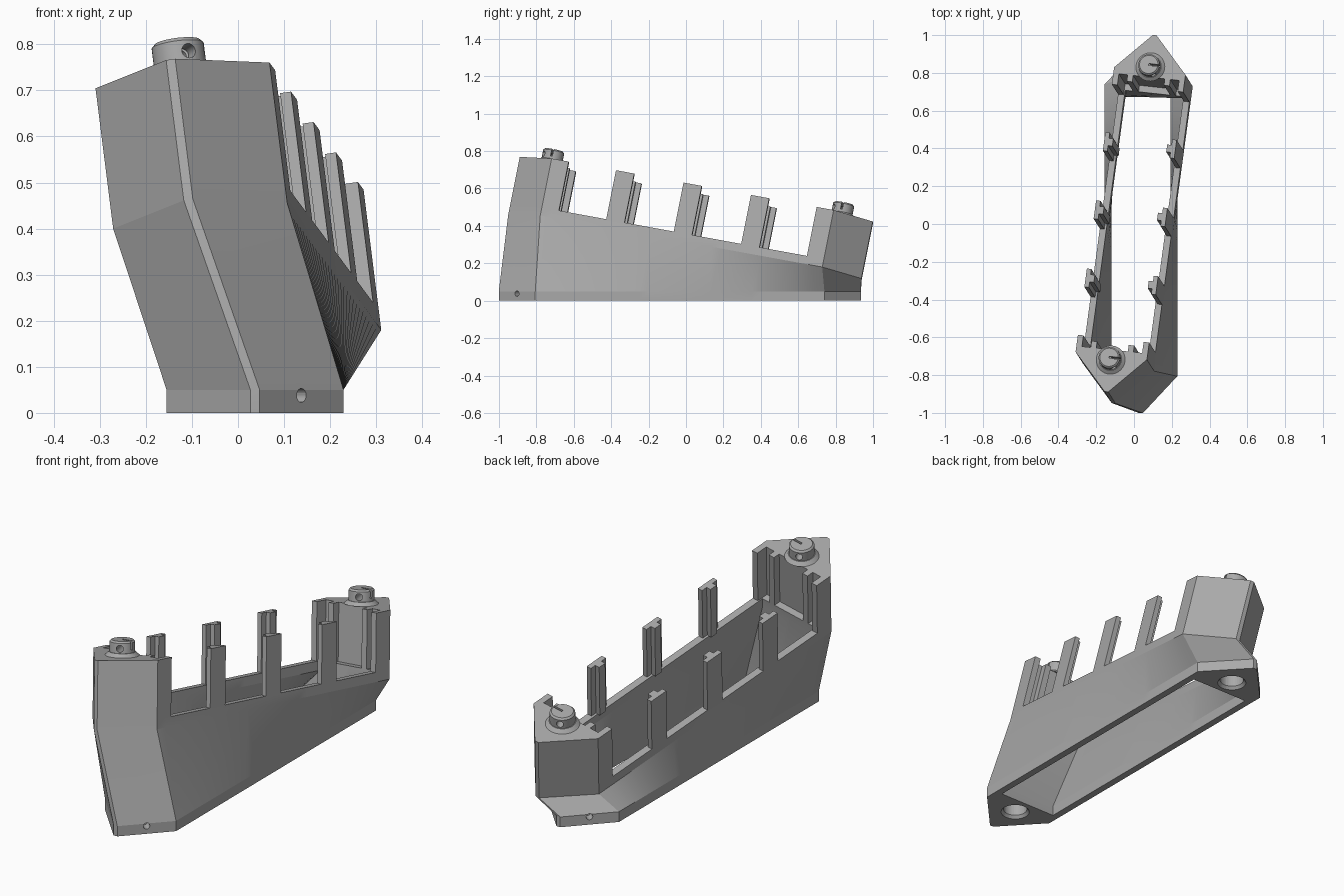
import bpy, bmesh, math
from mathutils import Matrix, Vector

if "Cube" in bpy.data.objects:
    bpy.data.objects.remove(bpy.data.objects["Cube"])

grey = bpy.data.materials.new("plain grey")
grey.use_nodes = True
grey.diffuse_color = (0.4, 0.4, 0.4, 1)
grey.node_tree.nodes["Principled BSDF"].inputs["Base Color"].default_value = (0.4, 0.4, 0.4, 1)

# Two frames: the level base, and the same outline turned and tilted above it
base_frame = Matrix.Translation((0.037, -0.033, 0))
up = Vector((-0.126, 0.2, 1)).normalized()
along = Vector((0.132, 0.975, -0.178))
along = (along - up * along.dot(up)).normalized()
across = along.cross(up)
deck_frame = Matrix.Translation((0.02, -0.005, 0.29)) @ Matrix((across, along, up)).transposed().to_4x4()

HALF, SHOULDER, NOSE = 0.192, 0.773, 0.968
SHEER, TOP = 0.044, 0.313
TOWER_V = 0.795


def finish(name, bm, matrix=Matrix.Identity(4)):
    bmesh.ops.transform(bm, matrix=matrix, verts=bm.verts)
    bmesh.ops.recalc_face_normals(bm, faces=bm.faces)
    mesh = bpy.data.meshes.new(name)
    bm.to_mesh(mesh)
    bm.free()
    mesh.materials.append(grey)
    obj = bpy.data.objects.new(name, mesh)
    bpy.context.collection.objects.link(obj)
    return obj


def select(obj):
    bpy.ops.object.select_all(action='DESELECT')
    obj.select_set(True)
    bpy.context.view_layer.objects.active = obj


def smooth(obj, degrees):
    select(obj)
    bpy.ops.object.shade_smooth_by_angle(angle=math.radians(degrees))


def cut(obj, cutter):
    cutter.hide_render = True
    mod = obj.modifiers.new("cut", 'BOOLEAN')
    mod.operation, mod.solver, mod.object = 'DIFFERENCE', 'EXACT', cutter
    select(obj)
    bpy.ops.object.modifier_apply(modifier=mod.name)
    bpy.data.objects.remove(cutter)


def prism(name, outline, low, high, matrix):
    bm = bmesh.new()
    face = bm.faces.new([bm.verts.new((x, y, low)) for x, y in outline])
    new = bmesh.ops.extrude_face_region(bm, geom=[face])["geom"]
    moved = [v for v in new if isinstance(v, bmesh.types.BMVert)]
    bmesh.ops.translate(bm, vec=(0, 0, high - low), verts=moved)
    return finish(name, bm, matrix)


def box(name, u, v, low, high, matrix):
    outline = [(u[0], v[0]), (u[1], v[0]), (u[1], v[1]), (u[0], v[1])]
    return prism(name, outline, low, high, matrix)


def rod(name, r1, r2, length, matrix, sides=32):
    bm = bmesh.new()
    bmesh.ops.create_cone(bm, cap_ends=True, segments=sides, radius1=r1, radius2=r2, depth=length)
    return finish(name, bm, matrix)


def loop(half, shoulder, nose, steps=28):
    """Closed outline: two long sides joined by a blunt point at each end."""
    side = [(half, shoulder * (2 * i / steps - 1)) for i in range(steps + 1)]
    part = side + [(0.01, nose), (-0.01, nose)]
    return part + [(-x, -y) for x, y in part]


# Hull: twisted loft from the base to the tilted rim, open through the middle
bm = bmesh.new()
outer = loop(HALF, SHOULDER, NOSE)
inner = loop(0.157, 0.705, 0.705)
levels = [(base_frame, 0), (base_frame, 0.05), (deck_frame, 0), (deck_frame, SHEER)]
sections = [(outer, m, h) for m, h in levels] + [(inner, m, h) for m, h in reversed(levels)]
rings = [[bm.verts.new(m @ Vector((x, y, h))) for x, y in pts] for pts, m, h in sections]
for a, b in zip(rings, rings[1:] + rings[:1]):
    for i in range(len(a)):
        j = (i + 1) % len(a)
        bm.faces.new((a[i], a[j], b[j], b[i]))
hull = finish("hull", bm)

# Round pockets under the ends, and the small side holes near the base
for s in (-1, 1):
    spot = base_frame @ Matrix.Translation((0, s * TOWER_V, 0))
    cut(hull, rod("pocket_cutter", 0.055, 0.055, 0.2, spot))
    cut(hull, rod("chamfer_cutter", 0.075, 0.05, 0.03, spot @ Matrix.Translation((0, 0, 0.005))))
    aim = Vector((0.73, -0.68, 0)).to_track_quat('Z', 'Y').to_matrix().to_4x4()
    cut(hull, rod("drill_cutter", 0.015, 0.015, 0.09,
                  base_frame @ Matrix.Translation((-s * 0.1, s * 0.87, 0.038)) @ aim, 20))
smooth(hull, 9)

# End towers: pointed prisms with side wings and two ribs on the inner wall
half_tower = [(0.01, NOSE), (HALF, SHOULDER), (HALF, 0.68), (0.162, 0.68), (0.162, 0.74),
              (0.115, 0.74), (0.115, 0.705), (0.085, 0.705), (0.085, 0.74)]
tower_outline = half_tower + [(-x, y) for x, y in reversed(half_tower)]
for name, s in (("front", -1), ("back", 1)):
    prism(name + "_tower", [(s * x, s * y) for x, y in tower_outline], SHEER, TOP, deck_frame)

    # Screw: flared collar and bevelled head with a half slot and a cross hole
    seat = deck_frame @ Matrix.Translation((0, s * TOWER_V, TOP))
    collar = rod(name + "_collar", 0.077, 0.06, 0.016, seat @ Matrix.Translation((0, 0, 0.008)), 40)
    smooth(collar, 30)
    bm = bmesh.new()
    profile = [(0.057, 0), (0.057, 0.062), (0.049, 0.07)]
    turns = [Matrix.Rotation(math.tau * i / 40, 4, 'Z') for i in range(40)]
    stack = [[bm.verts.new(t @ Vector((r, 0, h))) for t in turns] for r, h in profile]
    for a, b in zip(stack, stack[1:]):
        for i in range(40):
            j = (i + 1) % 40
            bm.faces.new((a[i], a[j], b[j], b[i]))
    bm.faces.new(stack[0])
    bm.faces.new(stack[-1])
    head = finish(name + "_screw_head", bm, seat)
    cut(head, box("slot_cutter", (0, 0.08), (-0.005, 0.005), 0.03, 0.1, seat))
    aim = Vector((0.5, -0.86, 0)).to_track_quat('Z', 'Y').to_matrix().to_4x4()
    cut(head, rod("cross_cutter", 0.016, 0.016, 0.2,
                  seat @ Matrix.Translation((0, 0, 0.038)) @ aim, 20))
    smooth(head, 30)

# Side posts: T-shaped uprights along both rims
for side, s in (("left", 1), ("right", -1)):
    for i, v in enumerate((-0.37, 0, 0.37)):
        half_post = [(HALF, 0.05), (0.168, 0.05), (0.168, 0.02), (0.145, 0.02)]
        post = half_post + [(x, -y) for x, y in reversed(half_post)]
        prism(f"{side}_post_{i + 1}", [(s * x, v + y) for x, y in post], SHEER - 0.002, TOP, deck_frame)
